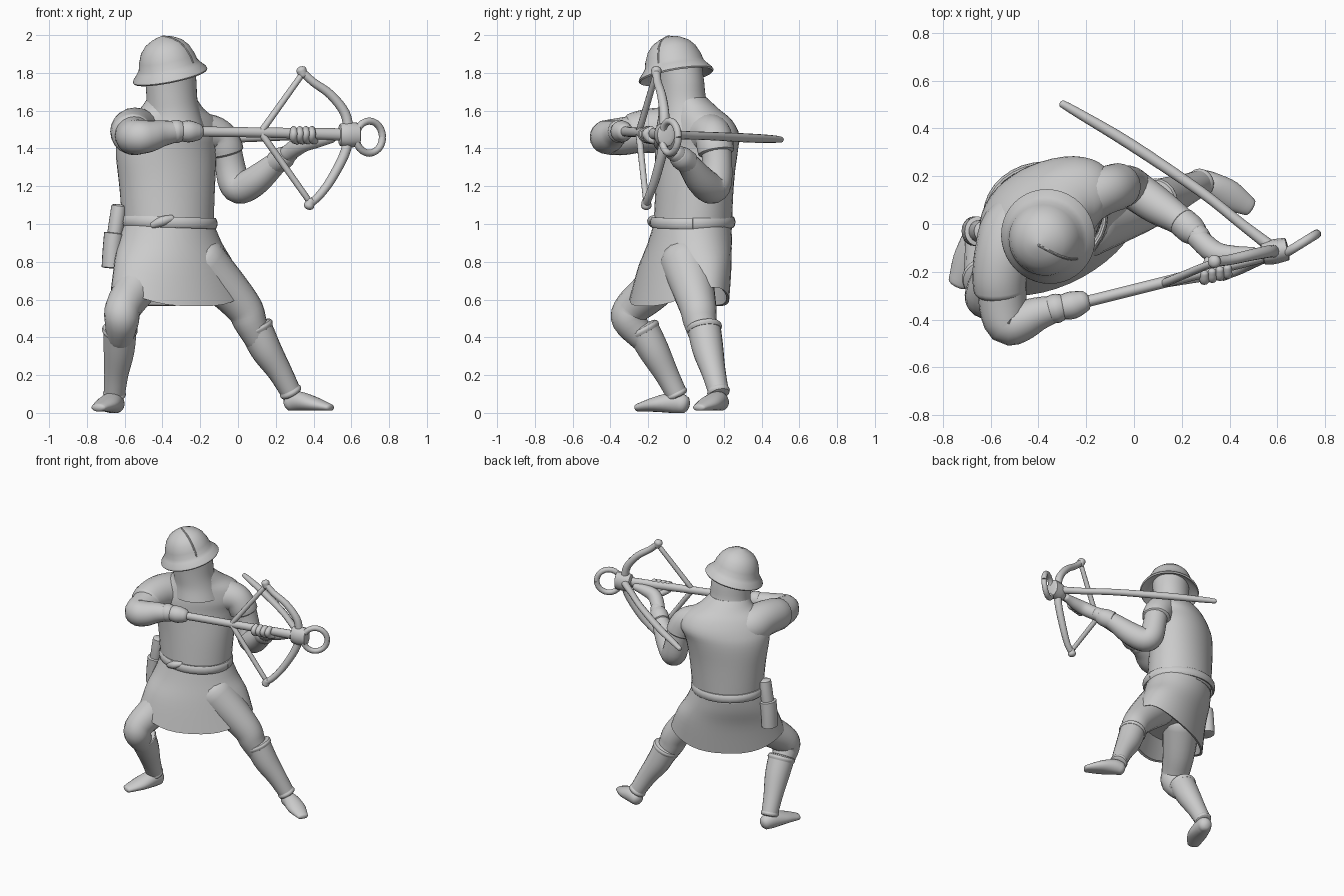
import bpy, math
from mathutils import Vector, Matrix


def smooth_path(pts, n):
    # Catmull-Rom through tuples of any length
    if n == 1:
        return [tuple(p) for p in pts]
    out = []
    for i in range(len(pts) - 1):
        a, b, c, d = pts[max(i - 1, 0)], pts[i], pts[i + 1], pts[min(i + 2, len(pts) - 1)]
        for k in range(n):
            t = k / n
            out.append(tuple(0.5 * (2 * q + (r - p) * t + (2 * p - 5 * q + 4 * r - s) * t * t
                                    + (3 * q - p - 3 * r + s) * t ** 3)
                             for p, q, r, s in zip(a, b, c, d)))
    return out + [tuple(pts[-1])]


def skin(name, rings, angle=40):
    # Joins equal-length rings of points into one capped surface
    n = len(rings[0])
    verts = [v for r in rings for v in r]
    faces = [(i * n + j, i * n + (j + 1) % n, (i + 1) * n + (j + 1) % n, (i + 1) * n + j)
             for i in range(len(rings) - 1) for j in range(n)]
    faces += [tuple(range(n - 1, -1, -1)), tuple((len(rings) - 1) * n + j for j in range(n))]
    me = bpy.data.meshes.new(name)
    me.from_pydata(verts, [], faces)
    ob = bpy.data.objects.new(name, me)
    bpy.context.collection.objects.link(ob)
    bpy.ops.object.select_all(action='DESELECT')
    ob.select_set(True)
    bpy.context.view_layer.objects.active = ob
    bpy.ops.object.shade_smooth_by_angle(angle=math.radians(angle))
    return ob


def tube(name, pts, up=(0, 0, 1), n=4, sides=20, cap=0.7):
    # pts: (x, y, z, r) or (x, y, z, side radius, up radius); cap: roundness of the ends
    pts = [p if len(p) == 5 else (*p, p[3]) for p in pts]
    path = smooth_path(pts, n)
    pos = [Vector(p[:3]) for p in path]
    rings = []
    last = len(path) - 1
    for i, p in enumerate(path):
        t = (pos[min(i + 1, last)] - pos[max(i - 1, 0)]).normalized()
        u = t.cross(Vector(up)).normalized()
        v = u.cross(t)

        def ring(off, s):
            return [pos[i] + t * off + u * p[3] * s * math.cos(a) + v * p[4] * s * math.sin(a)
                    for a in (2 * math.pi * k / sides for k in range(sides))]
        d = min(p[3], p[4]) * cap
        ends = [(d * math.sin(b), math.cos(b)) for b in (0.5, 1.0, 1.45)] if cap else []
        if i == 0:
            rings += [ring(-o, s) for o, s in reversed(ends)]
        rings.append(ring(0, 1))
        if i == last:
            rings += [ring(o, s) for o, s in ends]
    return skin(name, rings)


def stack(name, levels, n=4, sides=40, angle=40):
    # levels: (x, y, z, rx, ry, turn, lift) horizontal ovals; lift raises the two sides
    rings = []
    for x, y, z, rx, ry, turn, lift in smooth_path(levels, n):
        m = Matrix.Rotation(turn, 3, 'Z')
        rings.append([Vector((x, y, z + lift * abs(math.cos(a)) ** 3))
                      + m @ Vector((rx * math.cos(a), ry * math.sin(a), 0))
                      for a in (2 * math.pi * k / sides for k in range(sides))])
    return skin(name, rings, angle)


# Torso and coif
stack("tunic_body", [(-.37, .035, .97, .243, .205, .25, 0), (-.375, .045, 1.2, .26, .2, .35, 0),
                     (-.38, .055, 1.38, .285, .195, .5, 0), (-.36, .06, 1.47, .3, .185, .55, 0),
                     (-.35, .05, 1.55, .26, .16, .55, 0), (-.35, .025, 1.61, .18, .135, .55, 0),
                     (-.35, -.01, 1.67, .13, .115, .5, 0)])
stack("coif", [(-.34, .01, 1.5, .17, .17, .5, 0), (-.345, 0, 1.58, .15, .145, .5, 0),
               (-.35, -.02, 1.66, .138, .125, .5, 0), (-.355, -.03, 1.76, .138, .122, .5, 0),
               (-.36, -.045, 1.86, .13, .125, .5, 0)])

# Skirt with hollow hem, turned along the stance
skirt = [(-.37, .035, 1.0, .245, .205, .25, 0), (-.36, .02, .9, .285, .21, .4, .0),
         (-.34, -.005, .77, .34, .21, .5, .03), (-.32, -.035, .565, .385, .215, .5, .1)]
skirt = smooth_path(skirt, 4) + [(-.32, -.035, .57, .37, .2, .5, .1),
                                 (-.33, -.01, .72, .31, .18, .5, .03)]
stack("tunic_skirt", skirt, n=1)

# Belt and knot
belt = [(-.37 + .248 * math.cos(a), .035 + .213 * math.sin(a), 1.01 - .008 * math.cos(a), .014, .03)
        for a in (2 * math.pi * k / 32 for k in range(33))]
tube("belt", belt, n=1, sides=10, cap=0)
tube("belt_knot", [(-.45, -.165, .995, .02), (-.4, -.18, 1.015, .026), (-.35, -.17, 1.03, .018)], sides=12)

# Kettle helmet: turned profile tilted forward
tilt = Vector((0, 0, 1)).rotation_difference(Vector((-.2, -.17, 1))).to_matrix()
base = Vector((-.36, -.053, 1.79))
profile = [(.12, .02), (.15, .025), (.195, -.012), (.201, -.004), (.196, .008), (.172, .035), (.158, .055),
           (.15, .09), (.13, .137), (.1, .172), (.06, .195), (.025, .207), (.003, .212)]
skin("helmet", [[base + tilt @ Vector((r * math.cos(a), r * math.sin(a), h))
                 for a in (2 * math.pi * k / 40 for k in range(40))] for r, h in profile], 50)
face = Vector((.85, -.53, 0))
ridge = [base + tilt @ (face * (r - .002) + Vector((0, 0, h - .002))) for r, h in reversed(profile[6:])]
tube("helmet_ridge", [(*p, .006) for p in ridge], n=2, sides=8)

# Trigger arm
tube("right_sleeve", [(-.43, .05, 1.44, .13), (-.51, -.03, 1.47, .135), (-.545, -.12, 1.495, .122),
                      (-.562, -.22, 1.49, .115), (-.56, -.28, 1.475, .11)], cap=.3)
tube("right_arm", [(-.55, -.2, 1.49, .1), (-.55, -.33, 1.465, .1), (-.53, -.415, 1.46, .092),
                   (-.47, -.405, 1.465, .085), (-.4, -.375, 1.48, .07), (-.31, -.35, 1.49, .052)])
tube("right_cuff", [(-.35, -.36, 1.488, .058), (-.325, -.353, 1.49, .062), (-.3, -.348, 1.49, .055)], cap=.2)
tube("right_hand", [(-.31, -.35, 1.49, .05), (-.26, -.34, 1.49, .058), (-.215, -.325, 1.488, .047)])

# Supporting arm
Y = (0, 1, 0)
tube("left_sleeve", [(-.25, .09, 1.47, .12), (-.17, .125, 1.475, .11), (-.11, .145, 1.46, .1),
                     (-.075, .155, 1.41, .098), (-.065, .16, 1.38, .096)], Y, cap=.2)
tube("left_arm", [(-.07, .155, 1.44, .082), (-.045, .165, 1.32, .08), (-.02, .158, 1.22, .085),
                  (.02, .13, 1.19, .083), (.1, .075, 1.235, .078), (.2, .01, 1.32, .06),
                  (.28, -.06, 1.38, .046)], (.5, 1, 0))
tube("left_cuff", [(.2, .01, 1.325, .062), (.24, -.025, 1.35, .062), (.265, -.045, 1.37, .05)], cap=.2)
tube("left_palm", [(.26, -.05, 1.37, .045), (.34, -.12, 1.425, .047), (.43, -.13, 1.445, .038),
                   (.5, -.12, 1.455, .025)])
for k in range(4):
    x = .295 + .032 * k
    tube("left_finger", [(x + .02, -.15, 1.44, .02), (x, -.215 + .008 * k, 1.45, .021),
                         (x, -.235 + .008 * k, 1.48, .021), (x, -.205 + .008 * k, 1.502, .018)],
         (1, 0, 0), sides=12)

# Legs: thigh with knee, boot, bands, foot
legs = {
    "right": ([(-.46, -.05, .8, .13), (-.55, -.18, .65, .11), (-.608, -.285, .555, .096),
               (-.615, -.3, .49, .092), (-.625, -.225, .39, .07)],
              [(-.625, -.235, .45, .09), (-.63, -.17, .33, .082), (-.645, -.1, .2, .064), (-.655, -.045, .09, .056)],
              [(-.645, -.015, .045, .047, .05), (-.662, -.06, .055, .058, .058),
               (-.695, -.16, .045, .066, .04), (-.738, -.25, .028, .042, .022)]),
    "left": ([(-.2, 0, .8, .14), (-.05, .04, .65, .112), (.035, .065, .55, .097), (.065, .075, .48, .088),
              (.11, .1, .38, .07)],
             [(.09, .095, .46, .088), (.145, .115, .34, .083), (.22, .145, .22, .065), (.285, .175, .1, .054)],
             [(.275, .185, .055, .045, .047), (.32, .165, .062, .054, .052),
              (.4, .12, .047, .062, .04), (.485, .07, .028, .038, .02)]),
}
for side, (thigh, boot, foot) in legs.items():
    up = (1, 0, .3) if side == "right" else (0, 1, 0)
    tube(side + "_thigh", thigh, up)
    tube(side + "_boot", boot, up, cap=.15)
    tube(side + "_foot", foot)
    for label, a, b, r in (("top", boot[0], boot[1], .095), ("ankle", boot[3], boot[2], .061)):
        p, q = Vector(a[:3]), Vector(b[:3])
        tube(side + "_boot_band_" + label, [(*p, r - .005), (*p.lerp(q, .1), r), (*p.lerp(q, .22), r - .006)],
             up, cap=.1)
    # sole flattened on the ground
    for v in bpy.data.objects[side + "_foot"].data.vertices:
        v.co.z = max(v.co.z, .012 if side == "left" else 0)

# Crossbow stock, head, limbs and string
tube("stock", [(-.24, -.335, 1.49, .024, .027), (.2, -.225, 1.483, .024, .027), (.62, -.115, 1.472, .026, .034)],
     sides=12, cap=.2)
tube("bow_head", [(.54, -.125, 1.472, .045, .058), (.58, -.117, 1.472, .052, .067),
                  (.64, -.105, 1.472, .048, .063)], sides=12, cap=.15)
nock = (.12, -.25, 1.485)
limbs = {
    "upper": [(.585, -.115, 1.5, .027), (.565, -.115, 1.59, .026), (.49, -.13, 1.685, .024),
              (.4, -.15, 1.75, .022), (.345, -.157, 1.8, .021)],
    "lower": [(.585, -.115, 1.45, .027), (.56, -.13, 1.36, .026), (.49, -.165, 1.23, .024),
              (.43, -.195, 1.15, .022), (.385, -.21, 1.11, .021)],
}
for side, pts in limbs.items():
    tube(side + "_bow_limb", pts, (0, 1, 0), sides=12)
    tip = Vector(pts[-1][:3])
    s = 1 if side == "upper" else -1
    tube(side + "_bow_tip", [(*(tip - Vector((0, 0, .012 * s))), .024), (*(tip + Vector((-.01, 0, .015 * s))), .028)],
         (0, 1, 0), sides=12)
    tube(side + "_string", [(*tip, .016), (*nock, .018)], (0, 1, 0), sides=10)
# Long side limb sweeping back past the shoulder
tube("side_limb", [(.58, -.1, 1.475, .026), (.45, 0, 1.47, .022), (.276, .138, 1.465, .022), (-.017, .335, 1.455, .024),
                   (-.226, .46, 1.45, .02), (-.3, .503, 1.447, .016)], sides=12)
# Stirrup ring
ring = []
for k in range(25):
    a = 2 * math.pi * k / 24
    along = .07 * math.cos(a)
    ring.append((.695 + along, -.085 + .62 * along, 1.46 + .085 * math.sin(a), .019))
tube("stirrup", ring, (.53, -.85, 0), n=1, sides=12, cap=0)

# Bolt case on the hip
tube("bolt_case", [(-.67, -.03, .77, .052, .062), (-.665, -.03, .86, .052, .062), (-.655, -.03, .95, .054, .062)],
     (0, 1, 0), cap=.1)
tube("bolt_bundle", [(-.655, -.03, .93, .04, .045), (-.64, -.03, 1.02, .042, .046), (-.63, -.03, 1.095, .04, .042)],
     (0, 1, 0), cap=.25)
tube("bolt_case_strap", [(-.63, -.03, .93, .025), (-.58, 0, 1.0, .02)], (0, 1, 0), sides=10)
